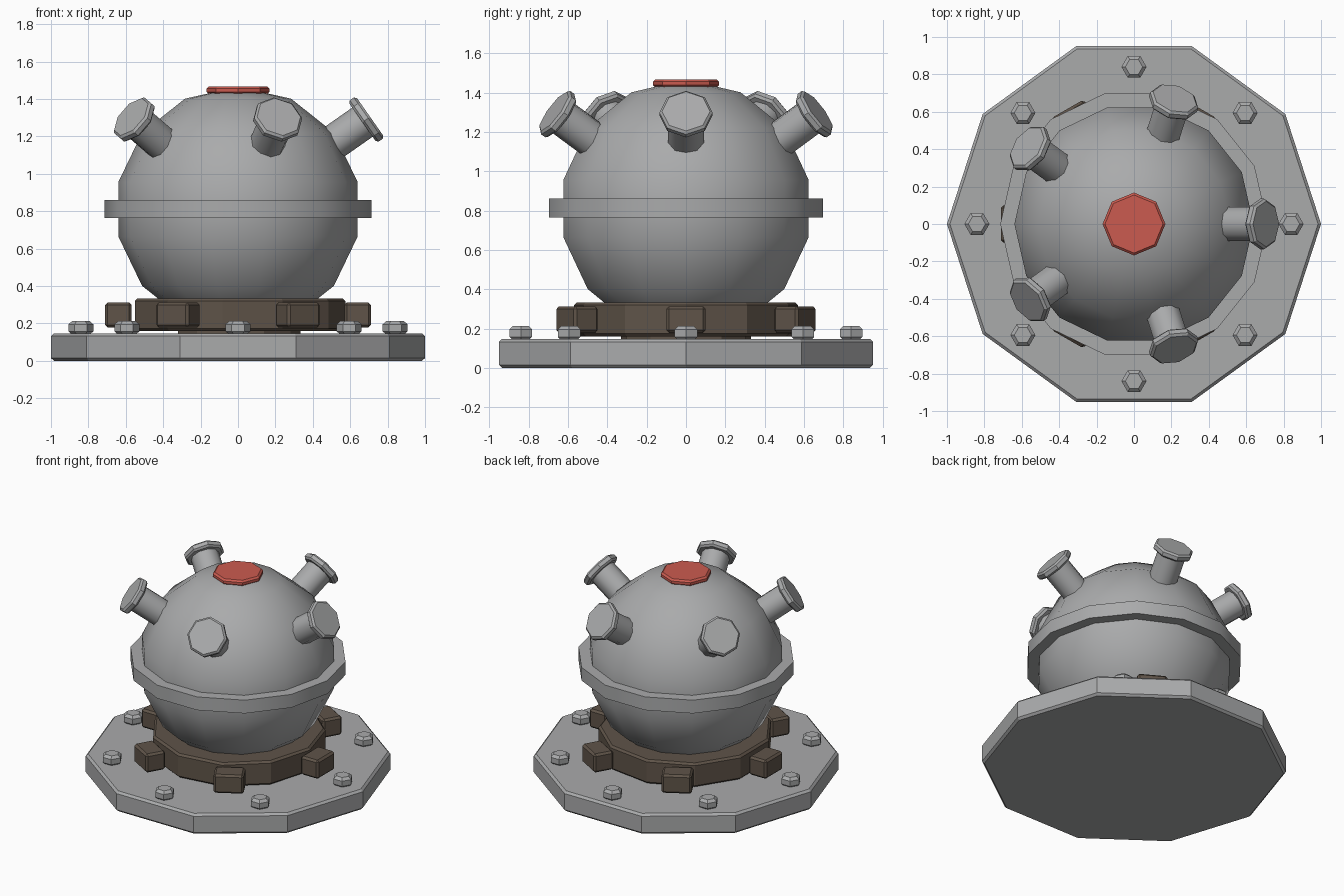
import bpy, math
from mathutils import Vector

if "Cube" in bpy.data.objects:
    bpy.data.objects.remove(bpy.data.objects["Cube"])


def material(name, rgb):
    m = bpy.data.materials.new(name)
    m.diffuse_color = (*rgb, 1)
    m.use_nodes = True
    m.node_tree.nodes["Principled BSDF"].inputs["Base Color"].default_value = m.diffuse_color
    return m


STEEL = material("grey steel", (0.40, 0.405, 0.41))
BROWN = material("dark brown iron", (0.115, 0.088, 0.066))
RED = material("red paint", (0.60, 0.105, 0.08))


def finish(name, mat, bevel=0, smooth=None):
    o = bpy.context.object
    o.name = name
    o.data.materials.append(mat)
    if smooth:
        bpy.ops.object.shade_smooth_by_angle(angle=math.radians(smooth))
    if bevel:
        b = o.modifiers.new("bevel", 'BEVEL')
        b.width = bevel
        b.segments = 1
        b.limit_method = 'ANGLE'
        b.angle_limit = math.radians(70)
    return o


def prism(name, mat, sides, radius, start, end, bevel=0, smooth=None):
    """Cylinder from start to end with its first corner towards +x."""
    a, b = Vector(start), Vector(end)
    d = b - a
    bpy.ops.mesh.primitive_cylinder_add(
        vertices=sides, radius=radius, depth=d.length, location=(a + b) / 2)
    o = bpy.context.object
    for v in o.data.vertices:  # corner from +y to +x
        v.co = Vector((v.co.y, -v.co.x, v.co.z))
    o.rotation_euler = (0, math.atan2(math.hypot(d.x, d.y), d.z), math.atan2(d.y, d.x))
    return finish(name, mat, bevel, smooth)


# Base plate with hexagonal bolts
prism("base_plate", STEEL, 10, 1.0, (0, 0, 0), (0, 0, 0.147), 0.015)
for i in range(8):
    a = i * math.tau / 8
    x, y = 0.84 * math.cos(a), 0.84 * math.sin(a)
    bolt = prism("bolt", STEEL, 6, 0.067, (x, y, 0.14), (x, y, 0.213), 0.018)

# Anchor collar with six lugs
prism("collar_foot", BROWN, 11, 0.335, (0, 0, 0.14), (0, 0, 0.175))
prism("collar", BROWN, 11, 0.575, (0, 0, 0.16), (0, 0, 0.333), 0.014)
for i in range(6):
    a = i * math.tau / 6
    bpy.ops.mesh.primitive_cube_add(
        size=1, location=(0.64 * math.cos(a), 0.64 * math.sin(a), 0.245),
        rotation=(0, 0, a))
    o = bpy.context.object
    for v in o.data.vertices:
        v.co = Vector((v.co.x * 0.142, v.co.y * 0.2, v.co.z * 0.135))
    finish("collar_lug", BROWN, 0.014)

# Spherical body, turned so a corner points to +x, and its waist band
CENTRE = Vector((0, 0, 0.81))
bpy.ops.mesh.primitive_uv_sphere_add(
    segments=14, ring_count=7, radius=0.656, location=CENTRE)
body = finish("body", STEEL, smooth=40)
corner = max((v.co for v in body.data.vertices), key=lambda c: math.hypot(c.x, c.y))
body.rotation_euler.z = -math.atan2(corner.y, corner.x)
prism("waist_band", STEEL, 14, 0.715, (0, 0, 0.764), (0, 0, 0.86), smooth=30)

# Top cap
prism("top_cap", RED, 8, 0.168, (0, 0, 1.425), (0, 0, 1.467), 0.012)

# Five flanged horns pointing out from the upper body
TILT = math.radians(35)
for i in range(5):
    a = i * math.tau / 5
    d = Vector((math.cos(TILT) * math.cos(a), math.cos(TILT) * math.sin(a),
                math.sin(TILT)))
    prism("horn_stem", STEEL, 10, 0.095, CENTRE + d * 0.6, CENTRE + d * 0.83, smooth=40)
    prism("horn_flange", STEEL, 8, 0.135, CENTRE + d * 0.812, CENTRE + d * 0.862, 0.012)
